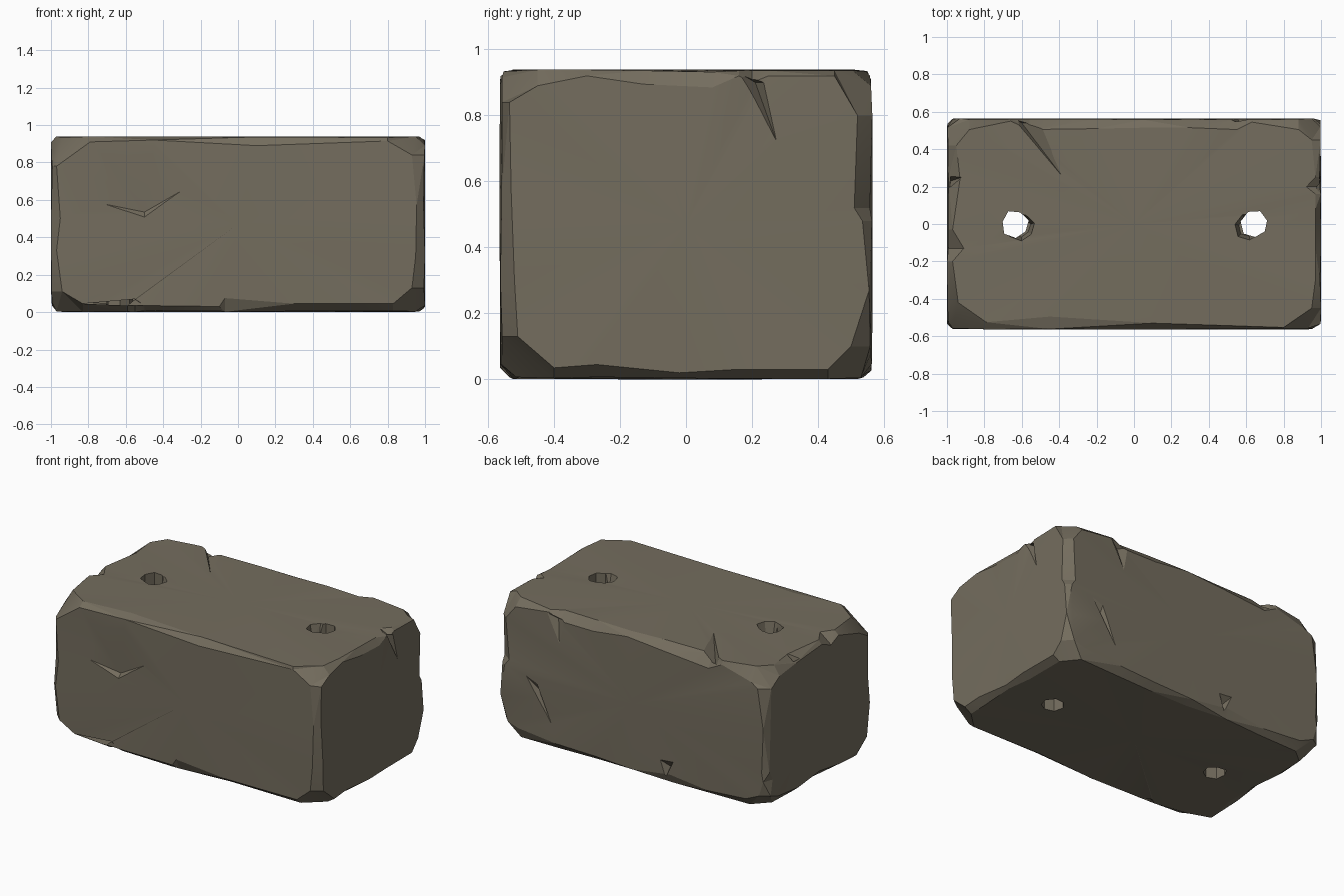
import bpy, bmesh, math, random
from mathutils import Vector

if "Cube" in bpy.data.objects:
    bpy.data.objects.remove(bpy.data.objects["Cube"])

random.seed(4)
LO, HI = (-1.0, -0.565, 0.0), (1.0, 0.565, 0.94)
CENTRE = Vector((0, 0, 0.47))

stone = bpy.data.materials.new("grey_brown_stone")
stone.diffuse_color = (0.175, 0.153, 0.112, 1)
stone.use_nodes = True
stone.node_tree.nodes["Principled BSDF"].inputs["Base Color"].default_value = stone.diffuse_color

bm = bmesh.new()
faces = {(a, s): [] for a in range(3) for s in (-1, 1)}
corners = {}


def limit(axis, sign):
    return HI[axis] if sign > 0 else LO[axis]


def edge(axis, s1, s2, stations):
    """Worn edge: each station is (position, width on first face, width on second face)."""
    p, q = [a for a in range(3) if a != axis]
    pairs = []
    for t, a, b in stations:
        pair = []
        for face, sf, other, so, w in ((p, s1, q, s2, a), (q, s2, p, s1, b)):
            co = [0, 0, 0]
            co[axis] = t
            co[face] = limit(face, sf) - sf * random.uniform(0, 0.008)
            co[other] = limit(other, so) - so * w
            v = bm.verts.new(co)
            faces[face, sf].append(v)
            pair.append(v)
        pairs.append(pair)
    for (a, b), (c, d) in zip(pairs, pairs[1:]):
        bm.faces.new((a, c, d, b))
    for end, pair in ((-1, pairs[0]), (1, pairs[-1])):
        key = [0, 0, 0]
        key[axis], key[p], key[q] = end, s1, s2
        corners.setdefault(tuple(key), []).extend(pair)


def worn(lo, hi, n):
    """Random wear for the edges that are not clearly visible."""
    r = random.uniform
    return [(lo + (hi - lo) * i / (n - 1), r(0.025, 0.075), r(0.025, 0.075)) for i in range(n)]


def ring(verts, normal):
    """Sort points around a direction and fill them."""
    n = Vector(normal).normalized()
    u = n.orthogonal().normalized()
    w = n.cross(u)
    c = sum((v.co for v in verts), Vector()) / len(verts)
    verts.sort(key=lambda v: math.atan2((v.co - c).dot(w), (v.co - c).dot(u)))
    return bm.faces.new(verts)


# Long edges
edge(0, -1, 1, [(-.79, .03, .04), (-.45, .02, .07), (.1, .05, .035), (.8, .025, .012)])
edge(0, -1, -1, [(-.83, .045, .09), (-.59, .035, .05), (-.55, .07, .08), (-.5, .035, .04),
                 (-.1, .03, .03), (-.07, .075, .04), (.3, .045, .06), (.83, .045, .05)])
edge(0, 1, 1, [(-.88, .09, .06), (-.66, .03, .015), (-.56, .08, .06), (-.2, .05, .055), (.05, .03, .05),
               (.3, .06, .05), (.55, .06, .06), (.63, .02, .02), (.88, .05, .06)])
edge(0, 1, -1, worn(-.84, .86, 7))
# Upright edges
edge(2, -1, -1, [(.11, .06, .06), (.33, .03, .03), (.5, .05, .05), (.78, .04, .03)])
edge(2, 1, -1, [(.13, .055, .07), (.3, .045, .05), (.57, .035, .045), (.84, .03, .07)])
edge(2, 1, 1, [(.1, .065, .06), (.27, .01, .04), (.48, .03, .04), (.52, .055, .07), (.8, .045, .05)])
edge(2, -1, 1, [(.1, .04, .06), (.2, .07, .03), (.26, .03, .04), (.55, .05, .03), (.82, .05, .07)])
# End edges
edge(1, 1, 1, [(-.45, .05, .05), (-.3, .02, .03), (-.13, .045, .03), (.08, .055, .03), (.16, .02, .03),
               (.2, .04, .08), (.25, .02, .03), (.45, .02, .05)])
edge(1, 1, -1, [(-.4, .035, .05), (-.27, .045, .05), (-.02, .02, .03), (.15, .03, .05), (.43, .03, .05)])
edge(1, -1, 1, [(-.42, .1, .06), (-.2, .03, .03), (-.13, .07, .09), (-.03, .03, .03),
                (.24, .05, .07), (.42, .07, .05)])
edge(1, -1, -1, worn(-.43, .43, 5))

# Broad sides and broken corners
for key, verts in corners.items():
    ring(verts, key)
broad = []
for (axis, sign), verts in faces.items():
    n = [0, 0, 0]
    n[axis] = sign
    broad.append((ring(verts, n), axis, sign))
for f, axis, sign in broad:
    mid = bmesh.ops.poke(bm, faces=[f])["verts"][0]
    mid.co = CENTRE
    mid.co[axis] = limit(axis, sign)
bmesh.ops.triangulate(bm, faces=bm.faces[:])
bmesh.ops.recalc_face_normals(bm, faces=bm.faces[:])


def to_object(b, name):
    me = bpy.data.meshes.new(name)
    b.to_mesh(me)
    b.free()
    ob = bpy.data.objects.new(name, me)
    bpy.context.collection.objects.link(ob)
    me.materials.append(stone)
    return ob


block = to_object(bm, "stone_block")
cutters = []


def hull(points, name):
    b = bmesh.new()
    for p in points:
        b.verts.new(p)
    res = bmesh.ops.convex_hull(b, input=b.verts[:])
    bmesh.ops.delete(b, geom=[v for v in b.verts if not v.link_faces], context='VERTS')
    bmesh.ops.recalc_face_normals(b, faces=b.faces[:])
    ob = to_object(b, name)
    ob.hide_render = True
    cutters.append(ob)


def dent(normal, outline, deep):
    """Shallow chip: an outline on the surface and its deepest point."""
    n = Vector(normal)
    pts = [Vector(p) for p in outline]
    hull(pts + [p + n * 0.05 for p in pts] + [Vector(deep)], "chip_cutter")


# Through holes with chipped mouths
for x, side in ((-0.635, 1), (0.645, -1)):
    shaft, mouth = [], []
    for i in range(7):
        a = 2 * math.pi * (i + 0.3) / 7
        r = 0.073 + random.uniform(-0.006, 0.006)
        c, s = math.cos(a), math.sin(a)
        shaft += [(x + r * c, r * s, z) for z in (-0.1, 1.1)]
        mouth += [(x + 0.03 * side + (r + g) * c, -0.015 + (r + g) * s, z) for g, z in ((-.02, .85), (.008, .97))]
    hull(shaft, "hole_cutter")
    hull(mouth, "hole_mouth_cutter")

# Chips and cracks on the sides
dent((0, -1, 0), [(-.75, -.565, .585), (-.5, -.565, .505), (-.3, -.565, .65), (-.45, -.565, .88), (-.7, -.565, .82)],
     (-.5, -.535, .535))
dent((0, 0, 1), [(-.66, .58, .94), (-.5, .54, .94), (-.38, .25, .94)], (-.6, .54, .88))
dent((0, 0, 1), [(-.99, .17, .94), (-.92, .25, .94), (-.98, .27, .94)], (-.98, .23, .84))
dent((1, 0, 0), [(1, .16, .93), (1, .24, .9), (1, .275, .72)], (.95, .21, .9))
dent((0, 1, 0), [(.8, .565, .45), (.72, .565, .42), (.6, .565, .15)], (.72, .53, .36))
dent((0, 1, 0), [(-.3, .565, .16), (-.2, .565, .15), (-.24, .565, .03)], (-.25, .52, .1))
dent((0, 1, 0), [(.5, .565, .9), (.66, .565, .92), (.55, .565, .72)], (.58, .53, .88))

bpy.context.view_layer.objects.active = block
for c in cutters:
    m = block.modifiers.new("cut", 'BOOLEAN')
    m.operation, m.solver, m.object = 'DIFFERENCE', 'EXACT', c
    bpy.ops.object.modifier_apply(modifier=m.name)
for c in cutters:
    bpy.data.objects.remove(c)

block.select_set(True)
bpy.ops.object.shade_smooth_by_angle(angle=math.radians(15))
